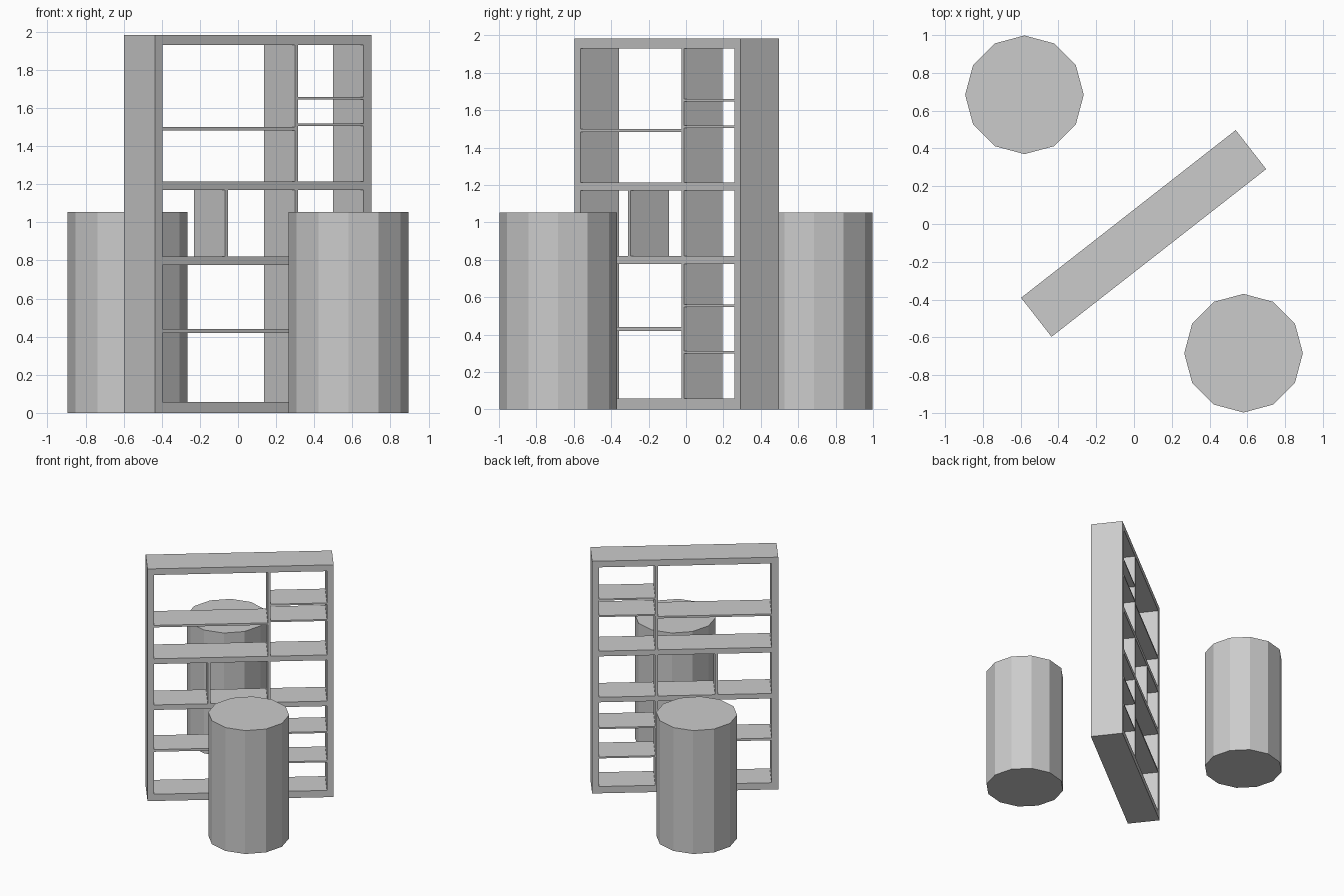
import bpy
import math
from mathutils import Matrix

cube = bpy.data.objects.get("Cube")
if cube:
    bpy.data.objects.remove(cube, do_unlink=True)

grey = bpy.data.materials.new("light grey")
grey.use_nodes = True
grey.diffuse_color = (0.6, 0.6, 0.6, 1)
grey.node_tree.nodes["Principled BSDF"].inputs["Base Color"].default_value = (0.6, 0.6, 0.6, 1)

HALF, DEPTH, HEIGHT, WALL = 0.721, 0.262, 1.982, 0.052
PLACE = Matrix.Translation((0.051, -0.05, 0)) @ Matrix.Rotation(math.radians(38), 4, 'Z')


def board(name, left, right, bottom, top):
    """Full-depth board in the bookcase's own turned frame."""
    bpy.ops.mesh.primitive_cube_add(size=1)
    ob = bpy.context.object
    ob.name = name
    ob.data.transform(Matrix.Diagonal((right - left, DEPTH, top - bottom, 1)))
    ob.matrix_world = PLACE @ Matrix.Translation(((left + right) / 2, 0, (bottom + top) / 2))
    ob.data.materials.append(grey)
    return ob


# Outer frame
inner = HALF - WALL
board("left_side", inner, HALF, 0, HEIGHT)
board("right_side", -HALF, -inner, 0, HEIGHT)
for name, low, high in (("base_board", 0, 0.058), ("lower_main_shelf", 0.777, 0.82),
                        ("upper_main_shelf", 1.169, 1.214), ("top_board", 1.929, HEIGHT)):
    board(name, -inner, inner, low, high)

# Upright dividers between the main shelves
div_a, div_b = 0.211, 0.232
for name, low, high in (("lower_divider", 0.058, 0.777), ("middle_divider", 0.82, 1.169),
                        ("upper_divider", 1.214, 1.929)):
    board(name, div_a, div_b, low, high)
board("short_divider", -0.254, -0.232, 0.82, 1.169)

# Thin shelves of the wide and narrow bays
for low, high in ((0.42, 0.439), (1.482, 1.499)):
    board("wide_thin_shelf", -inner, div_a, low, high)
for low in (0.298, 0.548, 1.504, 1.645):
    board("narrow_thin_shelf", div_b, inner, low, low + 0.013)

# Two twelve-sided drums, one on each side of the bookcase
for name, side in (("front_drum", 1), ("back_drum", -1)):
    bpy.ops.mesh.primitive_cylinder_add(vertices=12, radius=0.314, depth=1.053,
                                        location=(side * 0.58, side * -0.684, 0.5265))
    drum = bpy.context.object
    drum.name = name
    drum.data.materials.append(grey)
